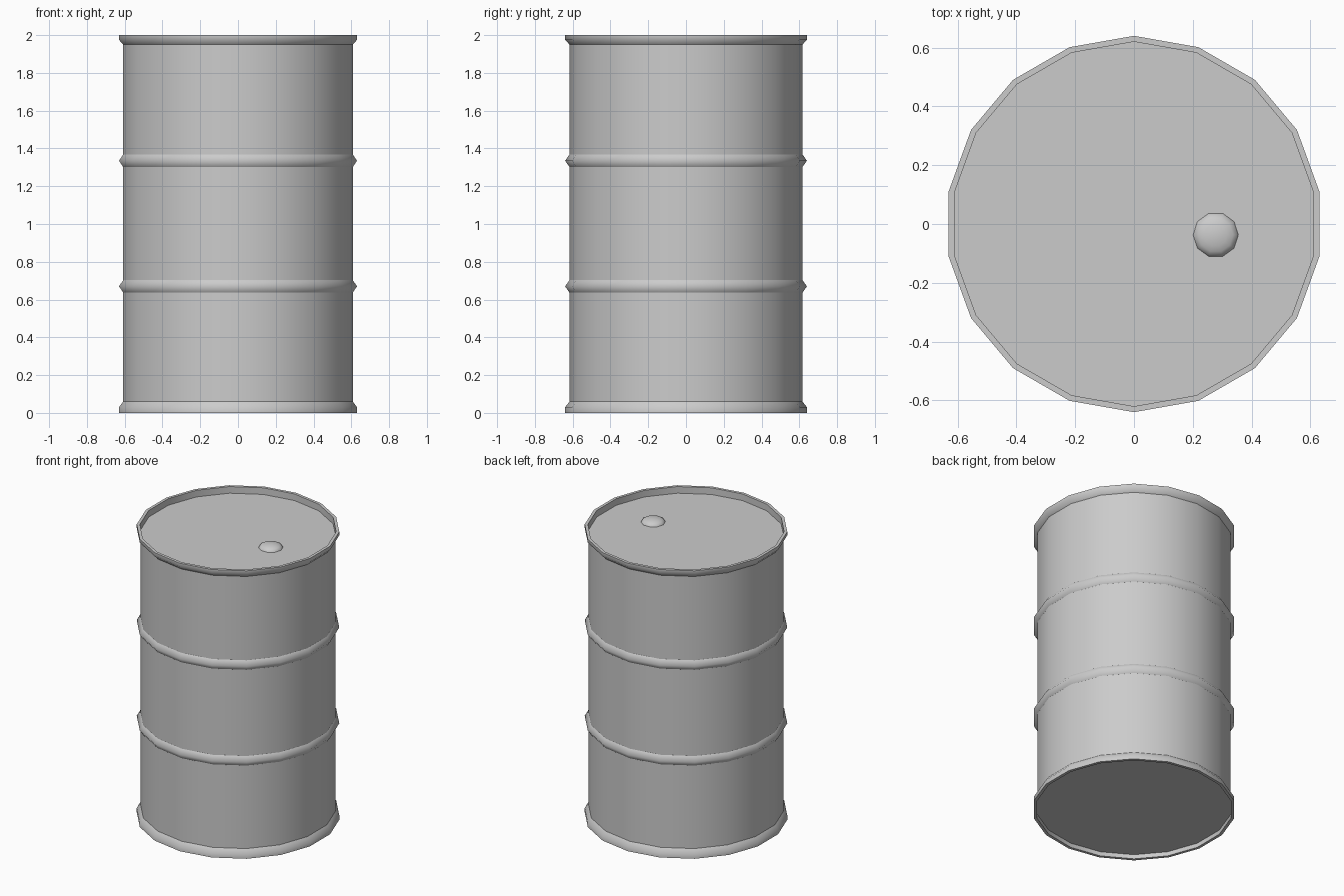
import bpy, bmesh, math

if "Cube" in bpy.data.objects:
    bpy.data.objects.remove(bpy.data.objects["Cube"])

SIDES = 18
R_BODY, R_RIM, R_LIP = 0.617, 0.64, 0.62

steel = bpy.data.materials.new("grey_steel")
steel.diffuse_color = (0.6, 0.6, 0.6, 1)
steel.use_nodes = True
steel.node_tree.nodes["Principled BSDF"].inputs["Base Color"].default_value = steel.diffuse_color


def lathe(name, profile, sides, start, centre=(0, 0), cap_start=True, cap_end=True):
    """Spin (radius, z, sharp) points around z and close the ends."""
    bm = bmesh.new()
    rings = []
    for r, z, _ in profile:
        ring = []
        for i in range(sides):
            a = start + math.tau * i / sides
            ring.append(bm.verts.new((centre[0] + r * math.cos(a),
                                      centre[1] + r * math.sin(a), z)))
        rings.append(ring)
    for lower, upper in zip(rings, rings[1:]):
        for i in range(sides):
            j = (i + 1) % sides
            bm.faces.new((lower[i], lower[j], upper[j], upper[i])).smooth = True
    if cap_start:
        bm.faces.new(rings[0][::-1]).smooth = True
    if cap_end:
        bm.faces.new(rings[-1]).smooth = True
    # crisp rings where the profile point is marked sharp
    for ring, (_, _, sharp) in zip(rings, profile):
        for i in range(sides):
            edge = bm.edges.get((ring[i], ring[(i + 1) % sides]))
            if edge and sharp:
                edge.smooth = False
    mesh = bpy.data.meshes.new(name)
    bm.to_mesh(mesh)
    bm.free()
    mesh.materials.append(steel)
    obj = bpy.data.objects.new(name, mesh)
    bpy.context.collection.objects.link(obj)
    return obj


def rib(z):
    """Raised hoop pressed into the wall."""
    return [(R_BODY, z - 0.033, True), (R_RIM, z, False), (R_BODY, z + 0.033, True)]


# Drum: recessed base, bottom rim, wall with two hoops, top rim, recessed lid
drum_profile = [
    (R_LIP, 0.03, True), (R_LIP, 0.0, True),
    (R_RIM, 0.0, True), (R_RIM, 0.03, False), (R_BODY, 0.06, True),
    *rib(0.67), *rib(1.335),
    (R_BODY, 1.95, True), (R_RIM, 1.975, False), (R_RIM, 2.0, True),
    (R_LIP, 2.0, True), (R_LIP, 1.954, True),
]
lathe("drum", drum_profile, SIDES, math.pi / 2)

# Bung: shallow dome on the lid
R_BUNG, H_BUNG, Z_LID = 0.077, 0.03, 1.954
dome = []
for k in range(5):
    t = math.radians(k * 20)
    dome.append((R_BUNG * math.cos(t), Z_LID + H_BUNG * math.sin(t), False))
lathe("bung", dome, 10, 0, centre=(0.278, -0.037), cap_start=False)
